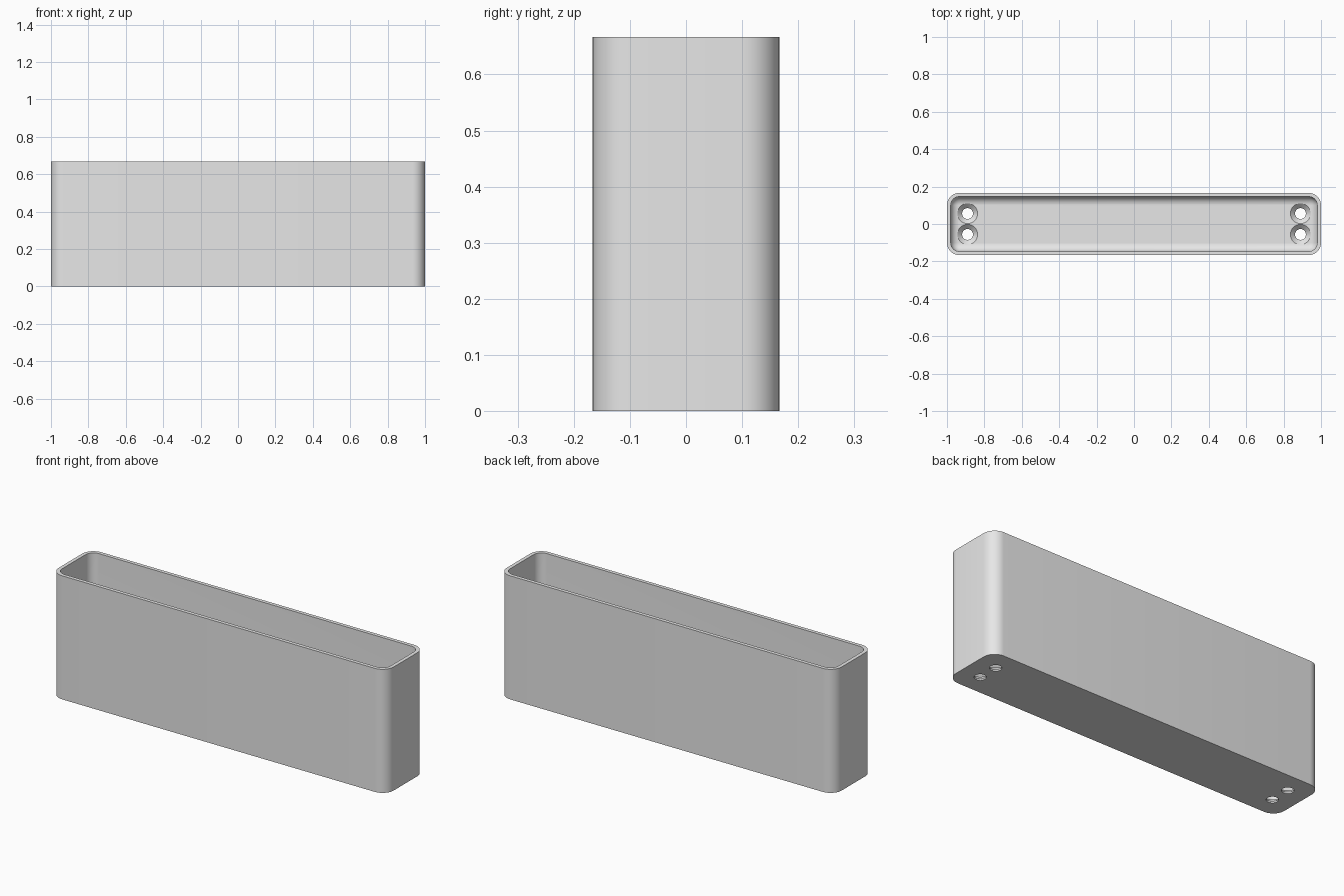
import bpy, bmesh
from math import sin, cos, pi

WIDTH, DEPTH, HEIGHT = 2.0, 1 / 3, 2 / 3
WALL, FLOOR, CORNER, FILLET = 0.02, 0.033, 0.067, 0.045
STEPS = 10

cube = bpy.data.objects.get("Cube")
if cube:
    bpy.data.objects.remove(cube, do_unlink=True)

grey = bpy.data.materials.new("light grey")
grey.use_nodes = True
grey.diffuse_color = (0.8, 0.8, 0.8, 1)
grey.node_tree.nodes["Principled BSDF"].inputs["Base Color"].default_value = (0.8, 0.8, 0.8, 1)


def rounded_ring(inset, z):
    """Rounded rectangle outline, inset from the outer wall."""
    r = CORNER - inset
    cx, cy = WIDTH / 2 - CORNER, DEPTH / 2 - CORNER
    points = []
    for quarter, (sx, sy) in enumerate([(1, 1), (-1, 1), (-1, -1), (1, -1)]):
        for i in range(STEPS + 1):
            a = (quarter + i / STEPS) * pi / 2
            points.append((sx * cx + r * cos(a), sy * cy + r * sin(a), z))
    return points


def circle(x, y, r, z, sides=32):
    return [(x + r * cos(2 * pi * i / sides), y + r * sin(2 * pi * i / sides), z)
            for i in range(sides)]


def loft(name, rings):
    """Skin a stack of matching outlines and cap both ends."""
    bm = bmesh.new()
    loops = [[bm.verts.new(p) for p in ring] for ring in rings]
    n = len(loops[0])
    for low, high in zip(loops, loops[1:]):
        for i in range(n):
            j = (i + 1) % n
            bm.faces.new((low[i], low[j], high[j], high[i]))
    bm.faces.new(loops[0][::-1])
    bm.faces.new(loops[-1])
    bmesh.ops.recalc_face_normals(bm, faces=bm.faces)
    mesh = bpy.data.meshes.new(name)
    bm.to_mesh(mesh)
    bm.free()
    mesh.materials.append(grey)
    obj = bpy.data.objects.new(name, mesh)
    bpy.context.collection.objects.link(obj)
    return obj


# Open box: outer wall, rim, inner wall, then the fillet down to the floor
rings = [rounded_ring(0, 0), rounded_ring(0, HEIGHT), rounded_ring(WALL, HEIGHT)]
for i in range(STEPS + 1):
    a = i / STEPS * pi / 2
    rings.append(rounded_ring(WALL + FILLET * (1 - cos(a)), FLOOR + FILLET * (1 - sin(a))))
box = loft("open_box", rings)

# Countersunk screw holes, two at each end of the floor
bpy.context.view_layer.objects.active = box
box.select_set(True)
drill_profile = [(0.029, -0.05), (0.029, FLOOR - 0.025), (0.054, FLOOR), (0.054, 0.12)]
for x in (-0.89, 0.89):
    for y in (-0.056, 0.056):
        drill = loft("screw_hole_cutter", [circle(x, y, r, z) for r, z in drill_profile])
        drill.hide_render = True
        cut = box.modifiers.new("screw_hole", "BOOLEAN")
        cut.operation = "DIFFERENCE"
        cut.solver = "EXACT"
        cut.object = drill
        bpy.ops.object.modifier_apply(modifier=cut.name)
        bpy.data.objects.remove(drill, do_unlink=True)

bpy.ops.object.shade_smooth_by_angle(angle=pi / 6)
